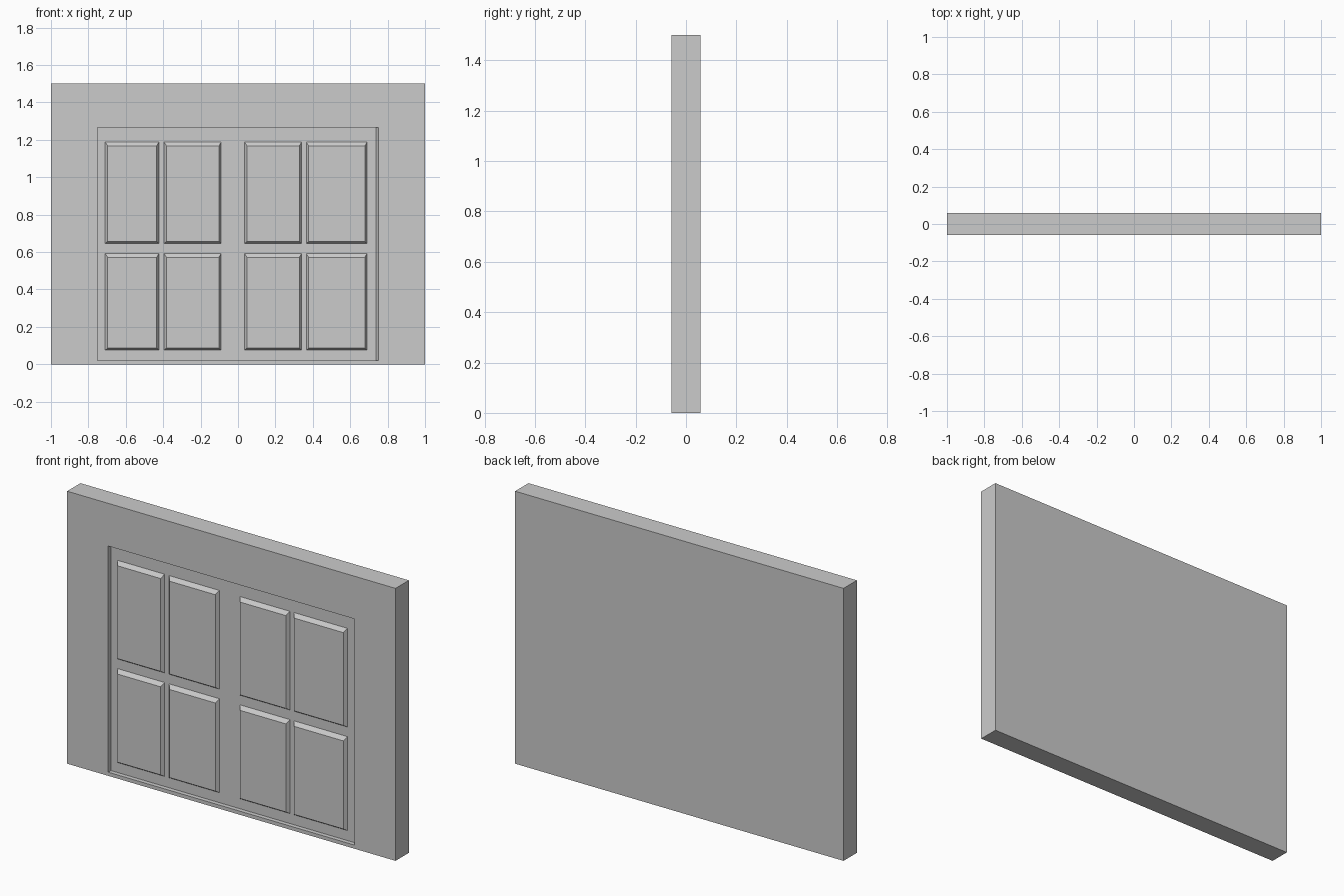
import bpy

if "Cube" in bpy.data.objects:
    bpy.data.objects.remove(bpy.data.objects["Cube"])

FRONT, BACK = -0.058, 0.058
DOOR = FRONT + 0.024       # plane of the recessed door
PANEL = DOOR - 0.018       # face of the raised panels


def ring(x0, x1, z0, z1, y):
    return [(x0, y, z0), (x1, y, z0), (x1, y, z1), (x0, y, z1)]


def stacked(name, rings, cap_first=True):
    """Skin rectangular rings, running from the back to the front."""
    verts = [v for r in rings for v in r]
    faces = []
    for k in range(len(rings) - 1):
        a, b = 4 * k, 4 * k + 4
        for i in range(4):
            j = (i + 1) % 4
            faces.append((a + i, b + i, b + j, a + j))
    n = len(verts)
    faces.append((n - 4, n - 3, n - 2, n - 1))
    if cap_first:
        faces.append((3, 2, 1, 0))
    mesh = bpy.data.meshes.new(name)
    mesh.from_pydata(verts, [], faces)
    mesh.update()
    obj = bpy.data.objects.new(name, mesh)
    bpy.context.collection.objects.link(obj)
    return obj


# Wall slab with a shallow door recess (right jamb splayed)
stacked("wall_with_recess", [
    ring(-1, 1, 0, 1.5, BACK),
    ring(-1, 1, 0, 1.5, FRONT),
    ring(-0.75, 0.75, 0.02, 1.265, FRONT),
    ring(-0.75, 0.737, 0.02, 1.265, DOOR),
])

# Raised door panels with chamfered edges, in two rows of four
columns = [(-0.71, -0.423), (-0.395, -0.09), (0.035, 0.34), (0.365, 0.69)]
rows = [(0.075, 0.592), (0.645, 1.188)]
for r, (z0, z1) in enumerate(rows):
    for c, (x0, x1) in enumerate(columns):
        stacked(f"door_panel_{r + 1}_{c + 1}", [
            ring(x0, x1, z0, z1, DOOR),
            ring(x0 + 0.013, x1 - 0.012, z0 + 0.012, z1 - 0.02, PANEL),
        ], cap_first=False)
